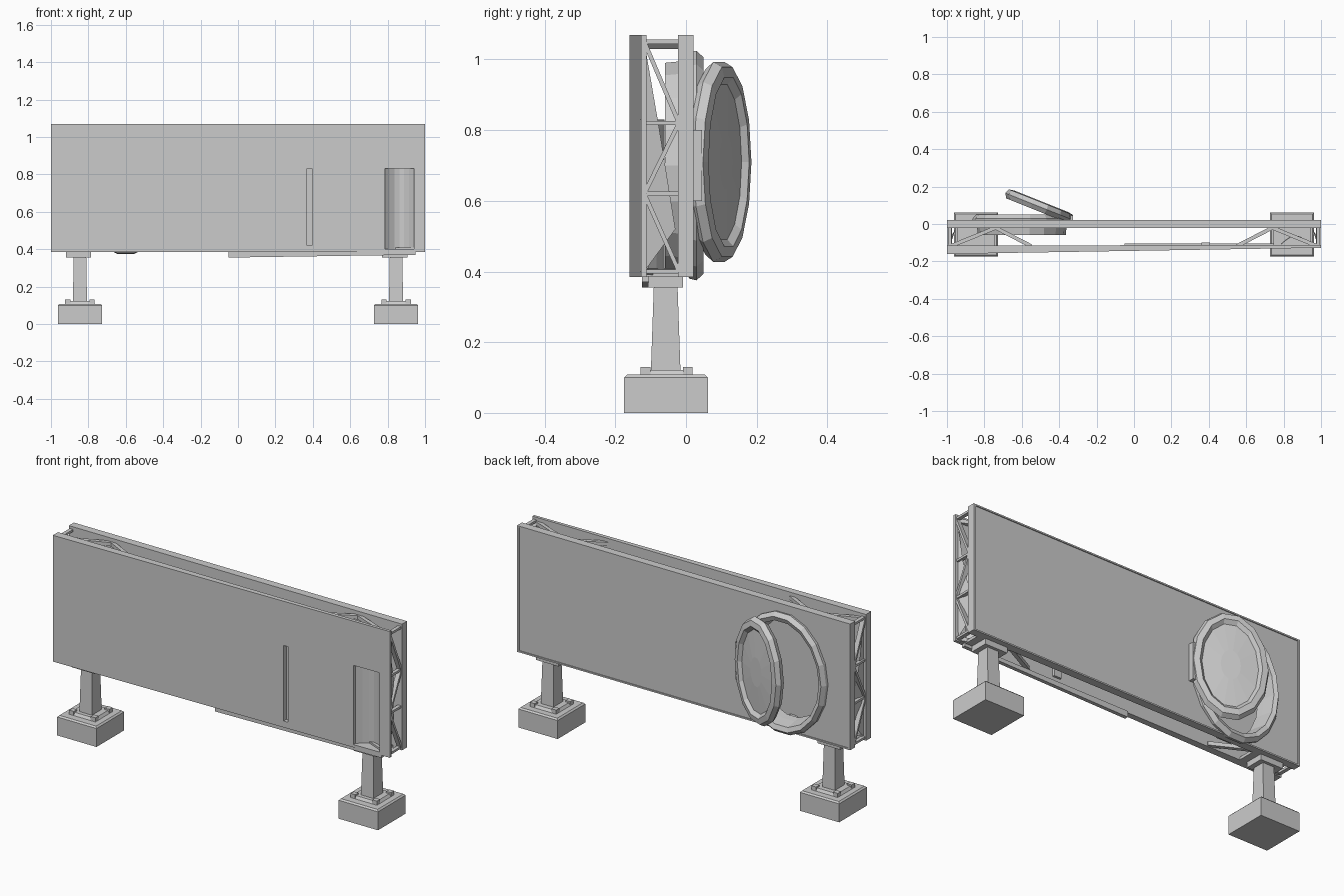
import bpy, bmesh, math
from mathutils import Vector, Matrix

if "Cube" in bpy.data.objects:
    bpy.data.objects.remove(bpy.data.objects["Cube"])


def make(name, verts, faces, smooth=False):
    me = bpy.data.meshes.new(name)
    me.from_pydata(verts, [], faces)
    bm = bmesh.new()
    bm.from_mesh(me)
    bmesh.ops.recalc_face_normals(bm, faces=bm.faces)
    bm.to_mesh(me)
    bm.free()
    ob = bpy.data.objects.new(name, me)
    bpy.context.collection.objects.link(ob)
    for p in me.polygons:
        p.use_smooth = smooth
    return ob


def loft(name, loops, caps=True, closed=False):
    """Skin a list of equal-length point loops."""
    n = len(loops[0])
    verts = [tuple(p) for l in loops for p in l]
    m = len(loops)
    faces = []
    for i in range(m if closed else m - 1):
        a, b = i * n, ((i + 1) % m) * n
        faces += [(a + k, a + (k + 1) % n, b + (k + 1) % n, b + k) for k in range(n)]
    if caps and not closed:
        faces += [tuple(range(n)), tuple(range((m - 1) * n, m * n))]
    return make(name, verts, faces)


def prism(name, plan, z0, z1):
    return loft(name, [[(x, y, z) for x, y in plan] for z in (z0, z1)])


def box(name, x0, x1, y0, y1, z0, z1):
    return prism(name, [(x0, y0), (x1, y0), (x1, y1), (x0, y1)], z0, z1)


def bar(name, a, b, w=0.02, d=0.012):
    a, b = Vector(a), Vector(b)
    q = (b - a).to_track_quat('Z', 'Y')
    sq = [(-w, -d), (w, -d), (w, d), (-w, d)]
    return loft(name, [[p + q @ Vector((x / 2, y / 2, 0)) for x, y in sq] for p in (a, b)])


def ellipse(cx, cz, rx, rz, y, n=18):
    return [(cx + rx * math.cos(2 * math.pi * k / n), y,
             cz + rz * math.sin(2 * math.pi * k / n)) for k in range(n)]


def cut(target, cutter):
    mod = target.modifiers.new("cut", 'BOOLEAN')
    mod.operation = 'DIFFERENCE'
    mod.solver = 'EXACT'
    mod.object = cutter
    cutter.hide_render = True
    bpy.context.view_layer.objects.active = target
    bpy.ops.object.modifier_apply(modifier=mod.name)
    bpy.data.objects.remove(cutter)


# Front board: wedge in plan, thicker at the left end
front = prism("front_board", [(-1, -0.16), (1, -0.127), (1, -0.112), (-1, -0.115)], 0.385, 1.07)
cut(front, box("doorway_cutter", 0.785, 0.94, -0.3, -0.05, 0.40, 0.83))
cut(front, box("slot_cutter", 0.37, 0.395, -0.3, -0.05, 0.42, 0.83))

# Curved liner behind the doorway and backing behind the slot
arc = [(0.785 + 0.155 * t / 6, -0.112 + 0.045 * math.sin(math.pi * t / 6)) for t in range(7)]
liner = prism("doorway_liner", arc + [(x, y + 0.006) for x, y in reversed(arc)], 0.40, 0.83)
box("slot_backing", 0.36, 0.405, -0.112, -0.10, 0.41, 0.84)

# Back board with an oval opening and thin raised border
CX, CZ = -0.60, 0.70
back = box("back_board", -1, 1, -0.022, 0.016, 0.385, 1.07)
cut(back, loft("opening_cutter", [ellipse(CX, CZ, 0.235, 0.295, y) for y in (-0.2, 0.2)]))
for z in (0.385, 1.062):
    box("back_border_rail", -1, 1, 0.016, 0.021, z, z + 0.008)
for x in (-1, 0.988):
    box("back_border_stile", x, x + 0.012, 0.016, 0.021, 0.393, 1.062)

# Oval collar around the opening
loft("opening_collar", [ellipse(CX, CZ, rx, rz, y) for rx, rz, y in
     [(0.265, 0.325, 0.01), (0.262, 0.33, 0.03), (0.245, 0.31, 0.05), (0.225, 0.285, 0.04),
      (0.215, 0.275, -0.02), (0.21, 0.27, -0.06), (0.235, 0.295, -0.06), (0.24, 0.30, -0.01)]],
     closed=True)

# Swung-open oval hatch lid with recessed face, hinged near x = -0.33
lid = loft("hatch_lid", [ellipse(0, 0, rx, rz, y, 14) for rx, rz, y in
     [(0.13, 0.19, -0.025), (0.18, 0.27, -0.03), (0.195, 0.29, -0.005), (0.185, 0.275, 0.02),
      (0.155, 0.245, 0.025), (0.14, 0.225, 0.008), (0.05, 0.08, 0.016)]])
lid.matrix_world = Matrix.Translation((-0.505, 0.098, 0.71)) @ Matrix.Rotation(-0.38, 4, 'Z')
box("hatch_hinge", -0.36, -0.325, 0.01, 0.045, 0.60, 0.80)

# Truss bracing between the two boards at each end
YF, YB = -0.118, -0.02
for s in (-1, 1):
    x = s * 0.985
    zs = [0.40, 0.62, 0.82, 1.05]
    for i, z in enumerate(zs):
        bar("end_strut", (x, YF, z), (x, YB, z))
        if i < 3:
            ya, yb = (YF, YB) if i % 2 else (YB, YF)
            bar("end_brace", (x, ya, z), (x, yb, zs[i + 1]), 0.025)
    make("end_gusset", [(x, YF, 1.05), (x, YF, 0.40), (x - s * 0.03, -0.03, 0.52), (x, -0.075, 0.8)],
         [(0, 1, 2, 3)])
    # Flat ties along the open top and bottom
    for z in (0.40, 1.04):
        bar("corner_tie", (s * 0.98, YF, z), (s * 0.74, YB, z), 0.02, 0.02)
        bar("inner_tie", (s * 0.74, YB, z), (s * 0.55, YF, z), 0.02, 0.02)

# Sill rail below the right half of the front board
loft("bottom_sill", [[(x, -0.125, z0), (x, -0.105, z0), (x, -0.105, 0.388), (x, -0.125, 0.388)]
                     for x, z0 in ((-0.05, 0.355), (0.95, 0.37))])

# Legs with top plates, foot flanges and heavy footings
for s, cx in ((-1, -0.845), (1, 0.845)):
    fp = cx

    def ring(hx, y0, y1, z, c=cx):
        return [(c - hx, y0, z), (c + hx, y0, z), (c + hx, y1, z), (c - hx, y1, z)]
    loft("leg_post", [ring(0.038, -0.10, -0.015, 0.10), ring(0.033, -0.09, -0.025, 0.39)])
    box("leg_top_plate", cx - 0.075, cx + 0.06, -0.108, -0.008, 0.355, 0.392)
    box("leg_saddle", cx - 0.10, cx + 0.10, -0.115, -0.02, 0.385, 0.40)
    loft("foot_flange", [ring(0.085, -0.135, 0.025, 0.10), ring(0.07, -0.12, 0.01, 0.122)])
    foot = loft("footing", [ring(0.118, -0.175, 0.062, 0.0), ring(0.118, -0.175, 0.062, 0.10),
                            ring(0.11, -0.167, 0.054, 0.108)])
    for sx in (-1, 1):
        for y in (-0.115, 0.005):
            box("flange_bolt", cx + sx * 0.065 - 0.014, cx + sx * 0.065 + 0.014,
                y - 0.014, y + 0.014, 0.10, 0.13)
